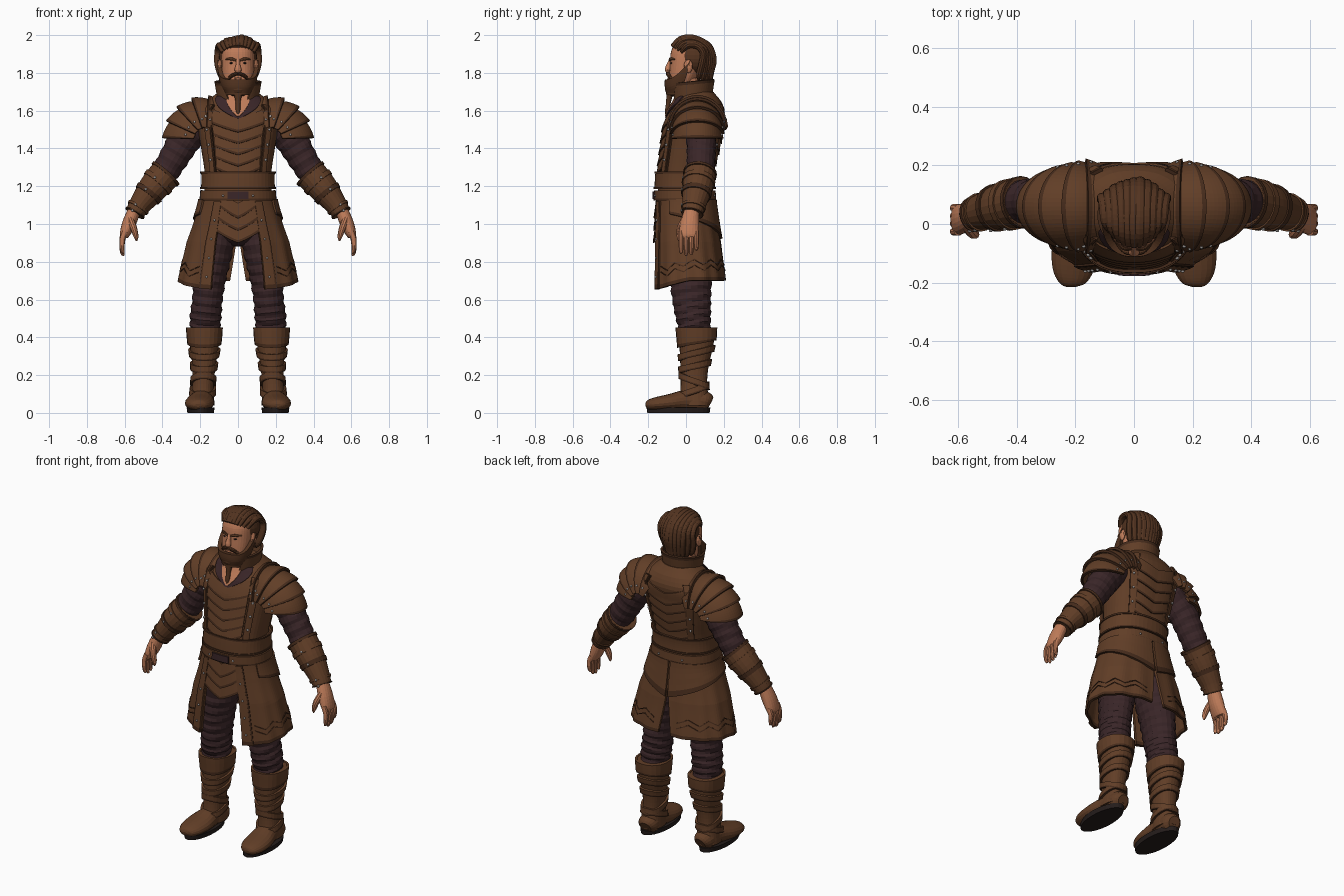
import bpy, bmesh, random
from math import sin, cos, pi, radians, copysign
from mathutils import Vector, Matrix

cube = bpy.data.objects.get("Cube")
if cube:
    bpy.data.objects.remove(cube, do_unlink=True)
random.seed(4)
parts = []


def material(name, r, g, b):
    m = bpy.data.materials.new(name)
    m.use_nodes = True
    m.diffuse_color = (r, g, b, 1)
    m.node_tree.nodes["Principled BSDF"].inputs["Base Color"].default_value = (r, g, b, 1)
    return m


LEATHER = material("brown leather", .12, .048, .02)
TRIM = material("dark leather trim", .06, .024, .011)
CLOTH = material("dark plum cloth", .042, .019, .021)
SKIN = material("skin", .52, .2, .1)
HAIR = material("brown hair", .085, .033, .014)
SOLE = material("sole black", .018, .012, .011)
METAL = material("steel", .35, .33, .32)


def finish(name, bm, mats, thick=0, mirror=False):
    bmesh.ops.recalc_face_normals(bm, faces=bm.faces)
    me = bpy.data.meshes.new(name)
    bm.to_mesh(me)
    bm.free()
    for m in mats:
        me.materials.append(m)
    ob = bpy.data.objects.new(name, me)
    bpy.context.collection.objects.link(ob)
    if thick:
        s = ob.modifiers.new("thickness", 'SOLIDIFY')
        s.thickness, s.offset = thick, 0
    if mirror:
        ob.modifiers.new("mirror", 'MIRROR')
    parts.append(ob)


def sheet(name, f, nu, nv, mat, thick=0, mirror=False, wrap=False, rim=None):
    """Grid surface f(u, v); wrapped ones are capped, rim colours the last row."""
    bm = bmesh.new()
    cols = nu if wrap else nu + 1
    g = [[bm.verts.new(f(i / nu, j / nv)) for i in range(cols)] for j in range(nv + 1)]
    for j in range(nv):
        for i in range(nu):
            k = (i + 1) % cols
            fc = bm.faces.new((g[j][i], g[j][k], g[j + 1][k], g[j + 1][i]))
            fc.material_index = 1 if rim and j == nv - 1 else 0
    if wrap and not thick:
        bm.faces.new(g[0])
        bm.faces.new(g[-1])
    finish(name, bm, [mat, rim] if rim else [mat], thick, mirror)


def spline(rows, s):
    i = min(int(s), len(rows) - 2)
    t = s - i
    q = [rows[max(0, min(len(rows) - 1, i + k))] for k in (-1, 0, 1, 2)]
    return [.5 * (2 * b + (c - a) * t + (2 * a - 5 * b + 4 * c - d) * t * t
                  + (3 * b - a - 3 * c + d) * t ** 3) for a, b, c, d in zip(*q)]


def tube(name, rows, mat, ref=(0, 1, 0), mirror=False, n=20, sub=4, ripple=0):
    """Limb through rows of x, y, z and two radii; the second lies along ref."""
    steps = sub * (len(rows) - 1)
    pts = [spline(rows, j / sub) for j in range(steps + 1)]

    def f(u, v):
        j = round(v * steps)
        tan = Vector(pts[min(j + 1, steps)][:3]) - Vector(pts[max(j - 1, 0)][:3])
        tan.normalize()
        side = Vector(ref).cross(tan).normalized()
        a = 2 * pi * u
        w = ripple * sin(j * 1.9 + 2 * sin(a))
        return (Vector(pts[j][:3]) + side * (pts[j][3] + w) * cos(a)
                + tan.cross(side) * (pts[j][4] + w) * sin(a))
    sheet(name, f, n, steps, mat, mirror=mirror, wrap=True)


def shell(table, a, z, off=0):
    """Point on a body of rows z, cx, cy, rx, ry; angle 0 is the front, +90 the left."""
    i = max([0] + [k for k in range(len(table) - 1) if table[k][0] <= z])
    t = max(0, min(1, (z - table[i][0]) / (table[i + 1][0] - table[i][0])))
    _, cx, cy, rx, ry = spline(table, i + t)
    s, c = sin(a), cos(a)
    return Vector((cx + (rx + off) * copysign(abs(s) ** .88, s),
                   cy - (ry + off) * copysign(abs(c) ** .88, c), z))


def band(name, table, a0, a1, z0, z1, mat, off, thick=.012, mirror=False, rim=None, n=24, nv=6):
    """Strip on a body between two angles in degrees; z limits may be functions of angle."""
    def f(u, v):
        a = radians(a0 + (a1 - a0) * u)
        lo, hi = [z(a) if callable(z) else z for z in (z0, z1)]
        return shell(table, a, hi + (lo - hi) * v, off)
    sheet(name, f, n, nv, mat, thick, mirror, a1 - a0 == 360, rim)


def chevrons(name, table, base, w, tops, h, rise):
    for k, top in enumerate(tops):
        sheet(f"{name}_{k + 1}", lambda u, v: shell(
            table, base + radians(w) * (2 * u - 1), top + rise * abs(2 * u - 1) - h * v,
            .002 + .009 * v), 16, 6, LEATHER, .01, rim=TRIM)


def balls(name, centres, r, mat, mirror=False, seg=10):
    bm = bmesh.new()
    for c in centres:
        bmesh.ops.create_uvsphere(bm, u_segments=seg, v_segments=seg // 2 + 1, radius=1,
                                  matrix=Matrix.Translation(c) @ Matrix.Diagonal((*r, 1)))
    finish(name, bm, [mat], mirror=mirror)


TORSO = [(1.08, 0, -.005, .185, .145), (1.25, 0, -.005, .175, .14), (1.4, 0, .02, .195, .148),
         (1.52, 0, .04, .215, .152), (1.6, 0, .06, .215, .145), (1.66, 0, .065, .16, .115),
         (1.7, 0, .055, .1, .09)]
SKIRT = [(.64, 0, .025, .318, .19), (.9, 0, .01, .265, .17), (1.05, 0, 0, .215, .155),
         (1.15, 0, -.005, .19, .148)]
BOOT = [(.04, .19, .045, .065, .08), (.15, .185, .042, .057, .07), (.25, .18, .045, .062, .075),
        (.36, .178, .055, .077, .09), (.46, .178, .055, .085, .098)]

# Torso, layered chest and back plates, straps
sheet("jerkin", lambda u, v: shell(TORSO, 2 * pi * u, 1.08 + .62 * v), 48, 28, LEATHER, wrap=True)
tops = [1.32 + .06 * k for k in range(5)]
chevrons("chest_plate", TORSO, 0, 34, tops, .075, .045)
chevrons("back_plate", TORSO, pi, 34, tops, .075, .045)
for side, a in (("front", 38), ("back", 138)):
    band(f"{side}_straps", TORSO, a, a + 10, 1.27, 1.63, LEATHER, .012, mirror=True, n=4, nv=12)
    band(f"{side}_strap_edges", TORSO, a - 2, a + 12, 1.27, 1.63, TRIM, .007, mirror=True, n=4, nv=12)
    balls(f"{side}_strap_rivets", [shell(TORSO, radians(a + 5), z, .02)
          for z in (1.34, 1.42, 1.5, 1.57)], (.007, .007, .007), METAL, True)

# Neck, open shirt and standing collar
tube("neck", [(0, .02, 1.58, .06, .06), (0, .01, 1.77, .062, .062)], SKIN)
for name, mat, w, low, off in (("shirt_opening", CLOTH, 48, 1.56, .008), ("bare_throat", SKIN, 22, 1.57, .014)):
    sheet(name, lambda u, v: shell(TORSO, radians(w) * (2 * u - 1) * (.04 + v), low + .115 * v, off),
          12, 8, mat, .006)


def collar(u, v):
    gap = radians(22 + 24 * v)
    a = gap + (2 * pi - 2 * gap) * u
    r = .098 + .02 * v
    return (r * sin(a), .03 - (r - .003) * cos(a), 1.635 + (.12 - .012 * cos(a)) * v)


sheet("collar", collar, 40, 8, LEATHER, .014, rim=TRIM)

# Belts and buckle
band("wide_belt", TORSO, 0, 360, 1.19, 1.272, LEATHER, .011, .016, n=48)
for k, z in enumerate((1.186, 1.268)):
    band(f"belt_piping_{k + 1}", TORSO, 0, 360, z, z + .01, TRIM, .018, n=48, nv=2)
band("lower_belt", TORSO, 0, 360, 1.125, 1.178, LEATHER, .014, .016, n=48, rim=TRIM)
band("belt_buckle", TORSO, -13, 13, 1.132, 1.172, CLOTH, .024, .01, n=8)
balls("belt_rivets", [shell(TORSO, radians(a), 1.15, .023) for a in (20, 160)],
      (.006, .006, .006), METAL, True)


# Coat skirt, open in front and slit behind
def hem(a):
    return .7 - .05 * max(0, cos(a))


def coat(u, v):
    end = 180 - 10 * max(0, v - .4)
    a = radians(23 + (end - 23) * u)
    z = 1.14 + (hem(a) - 1.14) * v
    return shell(SKIRT, a, z, .004 * sin(14 * a) * v)


sheet("coat_skirt", coat, 44, 24, LEATHER, .014, True, rim=TRIM)
band("coat_front_border", SKIRT, 23, 34, hem, 1.12, LEATHER, .01, mirror=True, n=4, nv=20, rim=TRIM)
band("coat_border_seam", SKIRT, 34, 36, hem, 1.12, TRIM, .009, mirror=True, n=2, nv=20)
band("hip_flap", SKIRT, 62, 179, lambda a: 1.07 - .15 * (a / pi) ** 2, 1.13, LEATHER, .012, mirror=True, rim=TRIM)
for k in (0, 1):
    sheet(f"hem_zigzag_{k + 1}", lambda u, v: shell(
        SKIRT, radians(40 + 128 * u), hem(radians(40 + 128 * u)) + .05 + .03 * k
        + .03 * abs((u * 9) % 2 - 1) + .006 * v, .009), 54, 1, TRIM, .004, True)
balls("coat_rivets", [shell(SKIRT, radians(28), z, .018) for z in (.72, .82, .92, 1.02)],
      (.006, .006, .006), METAL, True)
chevrons("front_flap", SKIRT, 0, 24, [1.11, 1.045, .98], .08, .06)

# Shoulder lames fanned around each armpit
for k in range(5):
    def lame(u, v):
        th, ph = radians(118 - 23 * (k + v * 1.08)), radians(-78 + 156 * u)
        r = (.204 + .022 * v) * cos(ph) ** .8
        return (.17 + r * cos(th), .06 + (.152 - .006 * k + .008 * v) * sin(ph), 1.45 + r * sin(th))
    sheet(f"shoulder_lame_{k + 1}", lame, 28, 7, LEATHER, .014, True, rim=TRIM)
    balls(f"lame_rivets_{k + 1}", [Vector(lame(u, .55)) + Vector((.004, y, 0))
          for u, y in ((.08, -.008), (.92, .008))], (.006, .006, .006), METAL, True)

# Arms, bracers and hands
tube("sleeves", [(.17, .065, 1.56, .08, .085), (.27, .08, 1.46, .085, .08), (.34, .08, 1.35, .078, .075),
                 (.4, .075, 1.25, .07, .072)], CLOTH, mirror=True, sub=7, ripple=.003)
arm = [(.378, .075, 1.272, .086, .084), (.45, .06, 1.19, .078, .08), (.52, .042, 1.1, .058, .062),
       (.548, .032, 1.055, .05, .055)]
tube("bracers", arm, LEATHER, mirror=True)
for k, s in enumerate((0, .55, 1.2, 2.1, 2.75)):
    cut = [spline(arm, min(3, s + d)) for d in (.02, .22)]
    tube(f"bracer_strap_{k + 1}", [(*c[:3], c[3] + .006, c[4] + .006) for c in cut],
         LEATHER if k % 2 else TRIM, mirror=True, sub=1)
    if k:
        x, y, z, a, b = cut[0]
        balls(f"bracer_rivets_{k}", [(x + .3 * a, y - b - .002, z + .2 * a)], (.007, .005, .007), METAL, True)
tube("palms", [(.55, .03, 1.07, .034, .04), (.578, .02, 1.0, .036, .05), (.602, .015, .94, .025, .052),
               (.605, .015, .925, .012, .045)], SKIN, mirror=True)
for k in range(4):
    y, drop = -.026 + .027 * k, .1 - .008 * (k - 1.2) ** 2
    tube(f"finger_{k + 1}", [(.598, y, .96, .016, .014), (.613, y, .96 - drop * .5, .015, .014),
         (.612, y, .95 - drop, .012, .012), (.605, y, .943 - drop * 1.12, .004, .005)], SKIN, mirror=True, n=10)
tube("thumbs", [(.572, -.005, 1.03, .018, .018), (.553, -.03, .98, .018, .018), (.54, -.036, .935, .013, .014),
                (.537, -.036, .91, .004, .005)], SKIN, mirror=True, n=10)

# Trousers
balls("trouser_seat", [(0, .01, 1.0)], (.2, .13, .12), CLOTH, seg=24)
tube("trouser_legs", [(.11, .02, 1.0, .11, .12), (.13, .02, .85, .1, .118), (.15, .025, .72, .088, .112),
     (.162, .03, .6, .08, .102), (.172, .04, .5, .083, .092), (.176, .05, .42, .075, .08)],
     CLOTH, mirror=True, sub=7, ripple=.004)

# Boots
sheet("boot_shafts", lambda u, v: shell(BOOT, 2 * pi * u, .04 + .41 * v), 28, 18, LEATHER, mirror=True, wrap=True)
band("boot_cuffs", BOOT, 0, 360, lambda a: .365 - .02 * cos(a), .452, LEATHER, .007, mirror=True, rim=TRIM)
for k, (z, tilt) in enumerate(((.3, -.025), (.23, -.02), (.15, .03), (.1, -.03))):
    band(f"boot_strap_{k + 1}", BOOT, 0, 360, lambda a: z + tilt * cos(a), lambda a: z + .035 + tilt * cos(a),
         LEATHER, .006, mirror=True, rim=TRIM, nv=4)
tube("boot_feet", [(.185, .128, .05, .035, .035), (.187, .1, .06, .055, .058), (.193, .01, .066, .058, .062),
     (.202, -.08, .055, .046, .077), (.208, -.155, .047, .037, .07), (.211, -.2, .042, .026, .046),
     (.211, -.214, .04, .008, .018)], LEATHER, ref=(1, 0, 0), mirror=True)
tube("boot_soles", [(.198, -.04, 0, .07, .165), (.198, -.04, .028, .074, .169)], SOLE, mirror=True, n=28, sub=1)

# Head and face
HEAD = [(1.69, 0, -.035, .045, .045), (1.73, 0, -.03, .066, .06), (1.78, 0, -.015, .08, .073),
        (1.84, 0, 0, .086, .085), (1.91, 0, .01, .085, .09), (1.96, 0, .02, .07, .078), (1.985, 0, .02, .03, .04)]
sheet("head", lambda u, v: shell(HEAD, 2 * pi * u, 1.69 + .295 * v), 32, 24, SKIN, wrap=True)
tube("nose", [(0, -.078, 1.872, .01, .01), (0, -.09, 1.84, .012, .014), (0, -.097, 1.815, .019, .015),
              (0, -.088, 1.803, .01, .008)], SKIN, n=12)
balls("ears", [(.096, .012, 1.835)], (.013, .024, .036), SKIN, True, 12)
balls("eyes", [(.034, -.077, 1.852)], (.012, .006, .005), SOLE, True)
tube("eyebrows", [(.011, -.086, 1.866, .005, .006), (.035, -.082, 1.874, .007, .008), (.066, -.058, 1.872, .003, .004)],
     HAIR, ref=(0, 0, 1), mirror=True, n=10)

# Beard and moustache
band("beard", HEAD, -98, 98, 1.685, lambda a: 1.765 + .1 * (a / 1.7) ** 4, HAIR, .012, .022, nv=8, n=32)
balls("beard_chin", [(0, -.05, 1.715)], (.064, .062, .042), HAIR, seg=20)
tube("chin_braid", [(0, -.085, 1.7, .025, .02), (0, -.092, 1.65, .014, .013), (0, -.1, 1.6, .012, .011),
                    (0, -.105, 1.575, .004, .004)], HAIR, n=12)
tube("moustache", [(.002, -.096, 1.796, .011, .009), (.028, -.092, 1.788, .011, .01), (.055, -.07, 1.765, .006, .008)],
     HAIR, ref=(0, 0, 1), mirror=True, n=10)
balls("mouth", [(0, -.093, 1.772)], (.022, .006, .005), SKIN, seg=12)

# Swept-back hair
balls("hair_cap", [(0, .045, 1.885)], (.1, .105, .1), HAIR, seg=28)
for k in range(11):
    s = -1 + k / 5
    q, j = s * s, random.uniform(-.006, .004)
    tube(f"hair_lock_{k + 1}", [
        (s * .078, -.075 + .05 * q, 1.94 - .03 * q, .01, .013), (s * .094, -.03 + .04 * q, 1.976 - .03 * q + j, .017, .02),
        (s * .1, .04 + .02 * q, 1.983 - .04 * q + j, .017, .02), (s * .106, .12 - .03 * q, 1.945 - .04 * q, .016, .02),
        (s * .106, .145 - .06 * q + j, 1.87 - .02 * q, .017, .02), (s * .09, .13 - .06 * q, 1.79, .016, .018),
        (s * .075, .128 - .06 * q + j, 1.72 + .04 * q, .006, .008)], HAIR, ref=(1, 0, 0), n=10)

# Bake modifiers, then smooth with sharp plate edges
for ob in bpy.context.view_layer.objects:
    ob.select_set(ob in parts)
bpy.context.view_layer.objects.active = parts[0]
bpy.ops.object.convert(target='MESH')
bpy.ops.object.shade_smooth_by_angle(angle=radians(42))
